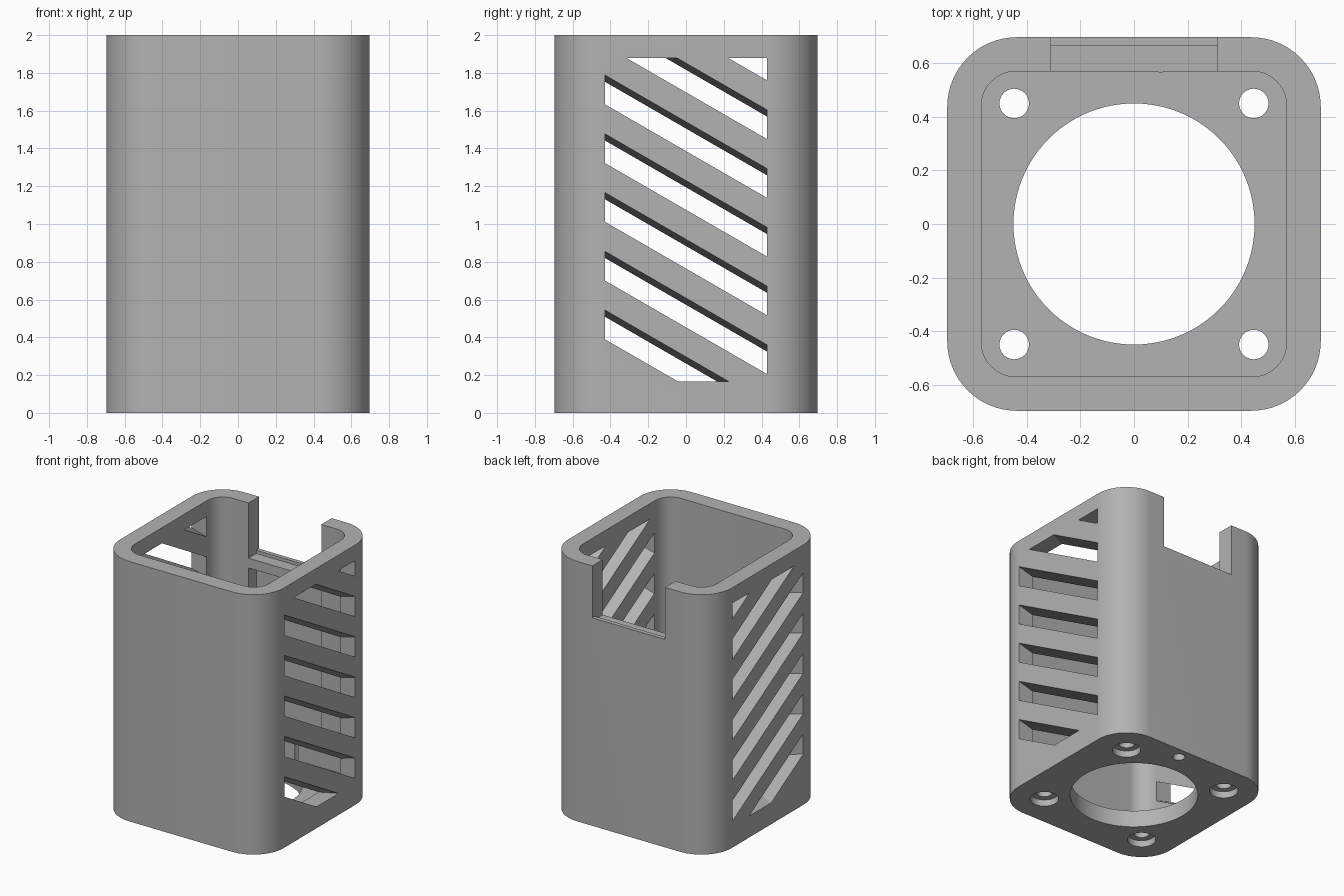
import bpy, bmesh, math
from mathutils import Vector

old = bpy.data.objects.get("Cube")
if old:
    bpy.data.objects.remove(old, do_unlink=True)

HALF, INNER, HEIGHT, FLOOR = 0.697, 0.57, 2.0, 0.13

grey = bpy.data.materials.new("mid_grey")
grey.use_nodes = True
colour = (0.45, 0.45, 0.45, 1)
grey.diffuse_color = colour
grey.node_tree.nodes["Principled BSDF"].inputs["Base Color"].default_value = colour


def add_object(name, bm):
    bmesh.ops.recalc_face_normals(bm, faces=bm.faces[:])
    mesh = bpy.data.meshes.new(name)
    bm.to_mesh(mesh)
    bm.free()
    obj = bpy.data.objects.new(name, mesh)
    bpy.context.collection.objects.link(obj)
    mesh.materials.append(grey)
    return obj


def prism(name, outline, z0, z1):
    bm = bmesh.new()
    face = bm.faces.new([bm.verts.new((x, y, z0)) for x, y in outline])
    top = bmesh.ops.extrude_face_region(bm, geom=[face])["geom"]
    verts = [v for v in top if isinstance(v, bmesh.types.BMVert)]
    bmesh.ops.translate(bm, verts=verts, vec=(0, 0, z1 - z0))
    return add_object(name, bm)


def rounded_square(half, radius, steps=16):
    points = []
    for corner, (sx, sy) in enumerate([(1, 1), (-1, 1), (-1, -1), (1, -1)]):
        for i in range(steps + 1):
            a = math.pi / 2 * (corner + i / steps)
            points.append((sx * (half - radius) + radius * math.cos(a),
                           sy * (half - radius) + radius * math.sin(a)))
    return points


def circle(cx, cy, radius, count):
    return [(cx + radius * math.cos(math.tau * i / count),
             cy + radius * math.sin(math.tau * i / count)) for i in range(count)]


def rectangle(x0, x1, y0, y1):
    return [(x0, y0), (x1, y0), (x1, y1), (x0, y1)]


def vent(side, low):
    """Slanted slot through one side wall, trimmed to the vent area."""
    bm = bmesh.new()
    bmesh.ops.create_cube(bm, size=1)
    for v in bm.verts:
        x, y = (0.75 if v.co.x > 0 else 0.5), 0.43 * (1 if v.co.y > 0 else -1)
        z = low + (0.155 if v.co.z > 0 else 0)
        z += -0.577 * (y + 0.43) + 0.28 * (x - HALF)
        v.co = Vector((side * x, y, z))
    for limit, up in ((1.88, 1), (0.165, -1)):
        geom = bm.verts[:] + bm.edges[:] + bm.faces[:]
        bmesh.ops.bisect_plane(bm, geom=geom, plane_co=(0, 0, limit),
                               plane_no=(0, 0, up), clear_outer=True)
        bmesh.ops.holes_fill(bm, edges=[e for e in bm.edges if e.is_boundary])
    return add_object("vent_cutter", bm)


def cut(body, cutter):
    cutter.hide_render = True
    mod = body.modifiers.new("cut", "BOOLEAN")
    mod.operation, mod.solver, mod.object = "DIFFERENCE", "EXACT", cutter
    bpy.context.view_layer.objects.active = body
    bpy.ops.object.modifier_apply(modifier=mod.name)
    bpy.data.objects.remove(cutter, do_unlink=True)


# Open-topped rounded housing
housing = prism("housing", rounded_square(HALF, 0.26), 0, HEIGHT)
cut(housing, prism("cavity", rounded_square(INNER, 0.13), FLOOR, HEIGHT + 0.1))

# Floor opening, counterbored screw holes and cable hole
cut(housing, prism("centre_hole", circle(0, 0, 0.45, 96), -0.1, FLOOR + 0.1))
for sx in (-1, 1):
    for sy in (-1, 1):
        x, y = 0.447 * sx, 0.45 * sy
        cut(housing, prism("screw_hole", circle(x, y, 0.055, 32), -0.1, FLOOR + 0.1))
        cut(housing, prism("counterbore", circle(x, y, 0.1, 32), -0.1, 0.05))

# Back notch with a stepped sill, and the shallow pocket inside the back wall
cut(housing, prism("notch", rectangle(-0.31, 0.31, 0.5, 0.8), 1.6, HEIGHT + 0.1))
cut(housing, prism("sill_step", rectangle(-0.31, 0.31, 0.5, 0.665), 1.575, 1.7))
cut(housing, prism("pocket", rectangle(-0.31, 0.31, 0.5, 0.665), 0.27, 1.5))
cut(housing, prism("cable_hole", circle(0.1, 0.61, 0.043, 24), -0.1, 0.4))

# Diagonal vents in both side walls
for side in (-1, 1):
    for i in range(7):
        cut(housing, vent(side, 0.39 + 0.311 * i))

# Smooth corners with sharp rims
bpy.ops.object.select_all(action="DESELECT")
housing.select_set(True)
bpy.context.view_layer.objects.active = housing
bpy.ops.object.shade_smooth_by_angle(angle=math.radians(30))
